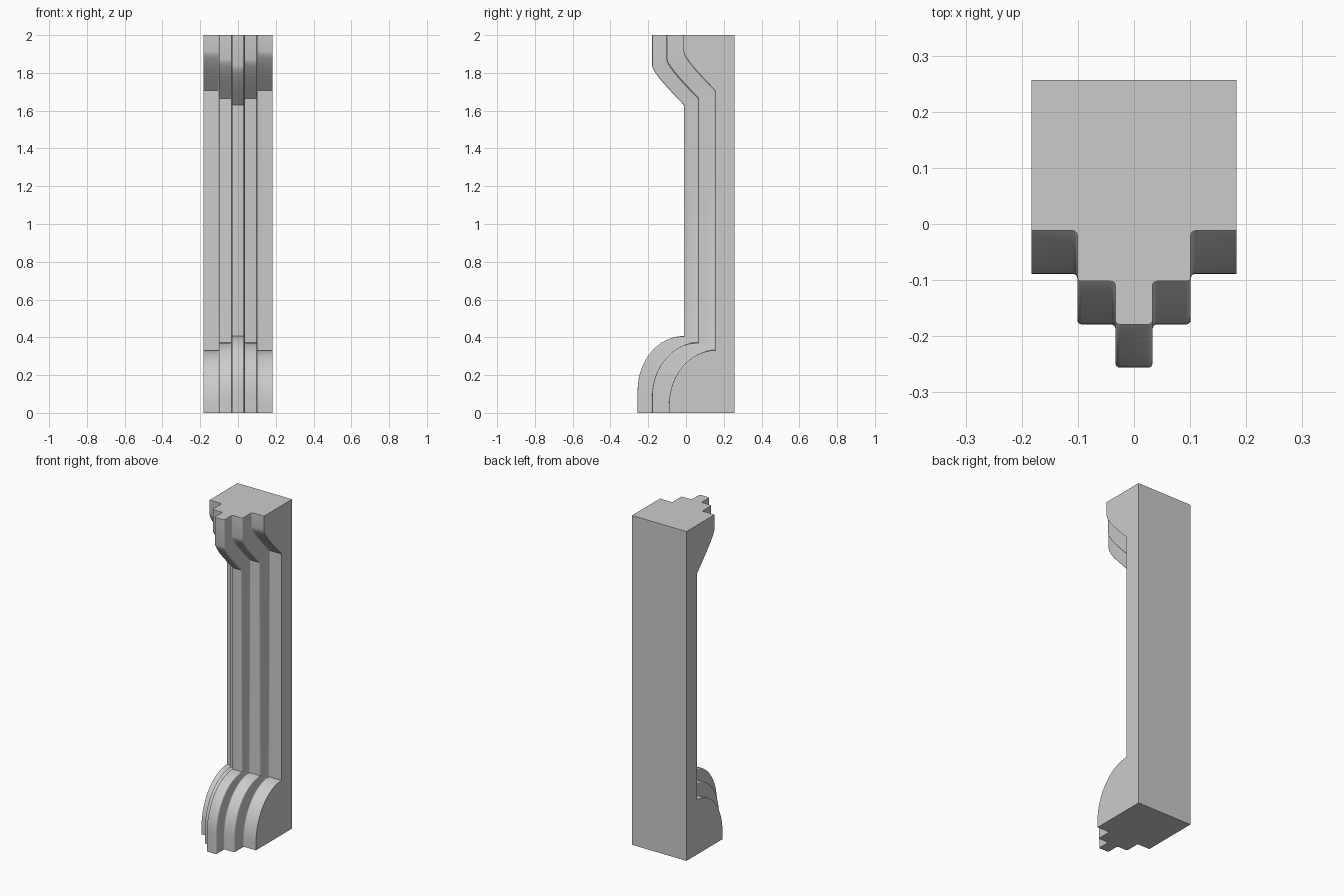
import bpy, bmesh, math
from mathutils import Vector

if "Cube" in bpy.data.objects:
    bpy.data.objects.remove(bpy.data.objects["Cube"])

HEIGHT, BACK, HALF = 2.0, 0.257, 0.183
RISE = 0.455      # vertical shift of the curves per unit of step depth
FILLET = 0.008


def rounded(points, r, n=4):
    """Round every inner corner of an open polyline."""
    out = [points[0]]
    for a, b, c in zip(points, points[1:], points[2:]):
        a, b, c = Vector(a), Vector(b), Vector(c)
        u, v = (a - b).normalized(), (c - b).normalized()
        centre = b + (u + v) * r
        for i in range(n + 1):
            t = math.pi / 2 * i / n
            out.append(tuple(centre - v * r * math.cos(t) - u * r * math.sin(t)))
    return out + [points[-1]]


# Stepped front cross-section (x, depth behind the central rib), mirrored
half = rounded([(0.0, 0.0), (0.033, 0.0), (0.033, 0.077), (0.101, 0.077),
                (0.101, 0.167), (HALF, 0.167)], FILLET)
section = [(-x, d) for x, d in reversed(half[1:])] + half

# Side path of the central rib (y, z, direction of vertical shift)
path = [(-0.256, 0.0, 0)]
for i in range(17):
    t = math.pi / 2 * i / 16
    path.append((-0.011 - 0.245 * math.cos(t), 0.12 + 0.287 * math.sin(t), -1))
for y, z in [(-0.011, 1.63), (-0.065, 1.686), (-0.11, 1.735), (-0.14, 1.77),
             (-0.163, 1.802), (-0.175, 1.822), (-0.179, 1.838)]:
    path.append((y, z, 1))
path.append((-0.179, HEIGHT, 0))

# Sweep the section up the path and close it with a flat back
bm = bmesh.new()
rings = []
for y, z, s in path:
    ring = [bm.verts.new((x, y + d, z + s * RISE * d)) for x, d in section]
    z_side = z + s * RISE * 0.167
    ring += [bm.verts.new((HALF, BACK, z_side)), bm.verts.new((-HALF, BACK, z_side))]
    rings.append(ring)
for low, up in zip(rings, rings[1:]):
    for i in range(len(low)):
        j = (i + 1) % len(low)
        bm.faces.new((low[i], low[j], up[j], up[i]))
bm.faces.new(rings[0][::-1])
bm.faces.new(rings[-1])
bmesh.ops.recalc_face_normals(bm, faces=bm.faces)

mesh = bpy.data.meshes.new("stepped_pilaster")
bm.to_mesh(mesh)
bm.free()
pilaster = bpy.data.objects.new("stepped_pilaster", mesh)
bpy.context.collection.objects.link(pilaster)
bpy.context.view_layer.objects.active = pilaster
pilaster.select_set(True)
bpy.ops.object.shade_smooth_by_angle(angle=math.radians(30))
